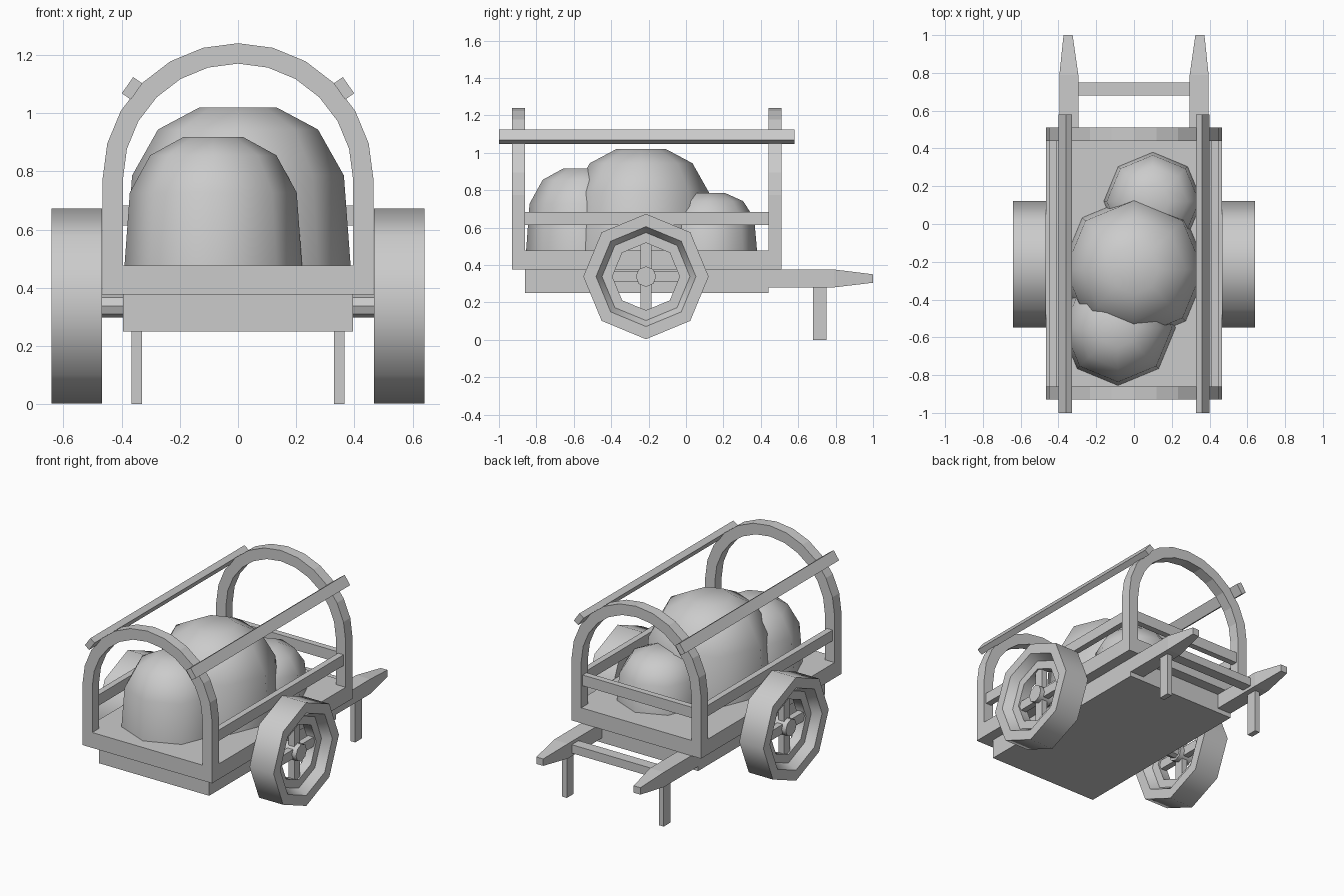
import bpy, bmesh, math
from mathutils import Vector

if "Cube" in bpy.data.objects:
    bpy.data.objects.remove(bpy.data.objects["Cube"])


def make(name, verts, faces, smooth=None):
    me = bpy.data.meshes.new(name)
    me.from_pydata(verts, [], faces)
    bm = bmesh.new()
    bm.from_mesh(me)
    bmesh.ops.recalc_face_normals(bm, faces=bm.faces)
    bm.to_mesh(me)
    bm.free()
    ob = bpy.data.objects.new(name, me)
    bpy.context.collection.objects.link(ob)
    if smooth:
        bpy.ops.object.select_all(action='DESELECT')
        ob.select_set(True)
        bpy.context.view_layer.objects.active = ob
        bpy.ops.object.shade_smooth_by_angle(angle=math.radians(smooth))
    return ob


def loft(name, rings, closed=False, smooth=None):
    """Skin equal-sized rings; cap the ends, or join last ring to first."""
    n, m = len(rings[0]), len(rings)
    verts = [v for r in rings for v in r]
    faces = [(i * n + j, i * n + (j + 1) % n, (i + 1) % m * n + (j + 1) % n, (i + 1) % m * n + j)
             for i in range(m if closed else m - 1) for j in range(n)]
    if not closed:
        faces += [tuple(range(n)), tuple(range((m - 1) * n, m * n))]
    return make(name, verts, faces, smooth)


def rect(y, x0, x1, z0, z1):
    return [(x0, y, z0), (x1, y, z0), (x1, y, z1), (x0, y, z1)]


def box(name, x0, x1, y0, y1, z0, z1):
    return loft(name, [rect(y0, x0, x1, z0, z1), rect(y1, x0, x1, z0, z1)])


def octagon(r, x, y=-0.214, z=0.338):
    return [(x, y + r * math.cos(i * math.pi / 4), z + r * math.sin(i * math.pi / 4)) for i in range(8)]


# Bed
box("bed_base", -0.395, 0.395, -0.86, 0.44, 0.25, 0.376)
box("bed_floor", -0.465, 0.465, -0.86, 0.44, 0.376, 0.476)


# Arched hoops with bottom beams
def hoop(name, y0, y1):
    def line(r, foot):
        arc = [(r * math.cos(k * math.pi / 12), 0.775 + r * math.sin(k * math.pi / 12)) for k in range(13)]
        return [(r, foot)] + arc + [(-r, foot)]
    outer, inner = line(0.465, 0.376), line(0.395, 0.476)
    rings = [[(o[0], y0, o[1]), (o[0], y1, o[1]), (i[0], y1, i[1]), (i[0], y0, i[1])]
             for o, i in zip(outer, inner)]
    loft(name, rings, closed=True)


hoop("front_hoop", -0.93, -0.86)
hoop("back_hoop", 0.44, 0.51)
box("back_rail", -0.395, 0.395, 0.455, 0.495, 0.613, 0.683)

# Sacks: faceted domes sitting on the floor
for name, cx, cy, r, h in (("large_sack", 0.0, -0.24, 0.387, 0.545),
                           ("front_sack", -0.085, -0.55, 0.305, 0.442),
                           ("back_sack", 0.1, 0.12, 0.26, 0.31)):
    rings = [[(cx + r * f * math.cos(i * math.pi / 4), cy + r * f * math.sin(i * math.pi / 4), 0.475 + h * t)
              for i in range(8)] for f, t in ((1, 0), (0.94, 0.57), (0.71, 0.86), (0.34, 1))]
    loft(name, rings, smooth=60)

# Handle crossbar
box("handle_crossbar", -0.3, 0.3, 0.68, 0.75, 0.30, 0.355)

# Mirrored side parts
for side, s in (("left", -1), ("right", 1)):
    box(side + "_rail", s * 0.41, s * 0.45, -0.86, 0.44, 0.613, 0.683)
    loft(side + "_handle", [rect(0.44, s * 0.295, s * 0.395, 0.28, 0.376),
                            rect(0.79, s * 0.295, s * 0.395, 0.28, 0.376),
                            rect(1.0, s * 0.325, s * 0.373, 0.305, 0.35)])
    box(side + "_leg", s * 0.33, s * 0.365, 0.68, 0.75, 0.0, 0.285)

    # Tilted pole resting on the hoops
    a = math.radians(-55)
    u, v = Vector((math.cos(a), 0, math.sin(a))), Vector((-math.sin(a), 0, math.cos(a)))
    pole = []
    for y in (-1.0, 0.58):
        ring = [Vector((0.364, y, 1.085)) + u * p * 0.034 + v * q * 0.019
                for p, q in ((-1, -1), (1, -1), (1, 1), (-1, 1))]
        pole.append([(s * p.x, p.y, p.z) for p in ring])
    loft(side + "_pole", pole)

    # Wheel: turned tyre and rim, hub, spokes, axle
    section = ((0.335, 0.467), (0.335, 0.64), (0.267, 0.64), (0.235, 0.585),
               (0.18, 0.585), (0.18, 0.522), (0.235, 0.522), (0.267, 0.467))
    loft(side + "_wheel", [octagon(r, s * x) for r, x in section], closed=True, smooth=50)
    loft(side + "_hub", [octagon(0.055, s * 0.505), octagon(0.055, s * 0.605)], smooth=50)
    loft(side + "_axle", [octagon(0.04, s * 0.39), octagon(0.04, s * 0.51)])
    box(side + "_spoke_upright", s * 0.535, s * 0.575, -0.244, -0.184, 0.15, 0.526)
    box(side + "_spoke_level", s * 0.535, s * 0.575, -0.402, -0.026, 0.308, 0.368)
